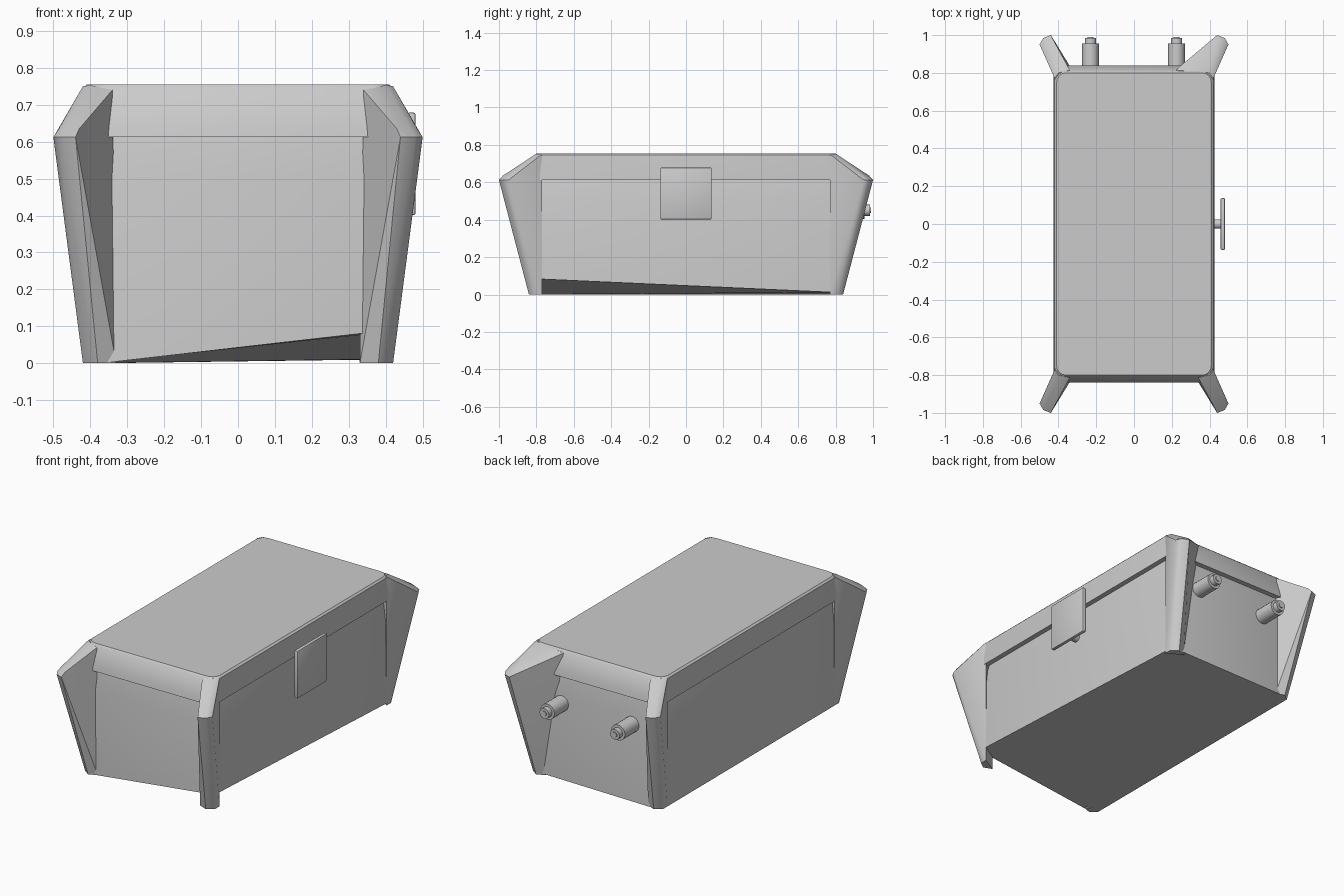
import bpy, bmesh, math
from mathutils import Matrix, Vector

if "Cube" in bpy.data.objects:
    bpy.data.objects.remove(bpy.data.objects["Cube"])

grey = bpy.data.materials.new("plain grey")
grey.diffuse_color = (0.6, 0.6, 0.6, 1)
grey.use_nodes = True
grey.node_tree.nodes["Principled BSDF"].inputs["Base Color"].default_value = grey.diffuse_color


def finish(bm, name, angle=35):
    """Turn a bmesh into a smooth-by-angle object."""
    bmesh.ops.recalc_face_normals(bm, faces=bm.faces)
    me = bpy.data.meshes.new(name)
    bm.to_mesh(me)
    bm.free()
    me.materials.append(grey)
    for p in me.polygons:
        p.use_smooth = True
    me.set_sharp_from_angle(angle=math.radians(angle))
    ob = bpy.data.objects.new(name, me)
    bpy.context.collection.objects.link(ob)
    return ob


def ring(hx, hy, z, r=0.05, n=4):
    """Rounded rectangle at height z."""
    pts = []
    for k, (sx, sy) in enumerate(((1, 1), (-1, 1), (-1, -1), (1, -1))):
        for i in range(n + 1):
            a = math.pi / 2 * (k + i / n)
            pts.append(Vector((sx * (hx - r) + r * math.cos(a),
                               sy * (hy - r) + r * math.sin(a), z)))
    return pts


def loft(rings, name):
    bm = bmesh.new()
    loops = [[bm.verts.new(p) for p in r] for r in rings]
    for a, b in zip(loops, loops[1:]):
        n = len(a)
        for i in range(n):
            j = (i + 1) % n
            bm.faces.new((a[i], a[j], b[j], b[i]))
    bm.faces.new(loops[0])
    bm.faces.new(loops[-1])
    return finish(bm, name)


# tub body, with the right-hand bottom edge lifting toward the front
base = ring(0.42, 0.83, 0)
for p in base:
    if p.x > 0.3:
        p.z = 0.01 + 0.075 * (0.83 - p.y) / 1.66
loft([base, ring(0.41, 0.825, 0.5), ring(0.395, 0.81, 0.615)], "tub_body")

# overhanging rim closed by the flat top
loft([ring(0.425, 0.84, 0.612), ring(0.425, 0.835, 0.64),
      ring(0.42, 0.81, 0.745), ring(0.41, 0.80, 0.755)], "rim_and_top")


# flared corner posts
def corner_post(sx, sy, name, top_x=0.34):
    pts = [(0.33, 0.82, 0), (0.42, 0.77, 0), (0.38, 0.84, 0), (0.42, 0.81, 0),
           (0.35, 0.83, 0.58), (0.42, 0.77, 0.58),
           (0.44, 1.0, 0.612), (0.48, 0.985, 0.612), (0.5, 0.95, 0.612),
           (0.43, 0.98, 0.635), (0.485, 0.94, 0.635),
           (top_x, 0.815, 0.74), (0.42, 0.77, 0.75), (0.40, 0.80, 0.753)]
    bm = bmesh.new()
    vs = [bm.verts.new((sx * x, sy * y, z)) for x, y, z in pts]
    res = bmesh.ops.convex_hull(bm, input=vs)
    loose = [v for v in bm.verts if not v.link_faces]
    bmesh.ops.delete(bm, geom=loose, context='VERTS')
    finish(bm, name, 30)


corner_post(1, -1, "front_right_post")
corner_post(-1, -1, "front_left_post")
corner_post(-1, 1, "back_left_post")
corner_post(1, 1, "back_right_post", 0.22)


# cylinders along an axis
def add_cyl(bm, r, start, end):
    a, b = Vector(start), Vector(end)
    rot = (b - a).to_track_quat('Z', 'Y').to_matrix().to_4x4()
    bmesh.ops.create_cone(bm, cap_ends=True, segments=20, radius1=r, radius2=r,
                          depth=(b - a).length,
                          matrix=Matrix.Translation((a + b) / 2) @ rot)


# two stepped pegs on the back
for side, x in (("left", -0.23), ("right", 0.225)):
    bm = bmesh.new()
    add_cyl(bm, 0.045, (x, 0.80, 0.45), (x, 0.955, 0.45))
    add_cyl(bm, 0.03, (x, 0.95, 0.45), (x, 0.985, 0.45))
    add_cyl(bm, 0.015, (x, 0.98, 0.45), (x, 0.99, 0.45))
    finish(bm, side + "_peg")

# square plate on a short stem, right side
bm = bmesh.new()
bmesh.ops.create_cube(bm, size=1, matrix=Matrix.Translation((0.47, 0, 0.54))
                      @ Matrix.Diagonal((0.022, 0.275, 0.278, 1)))
bmesh.ops.bevel(bm, geom=bm.edges[:], offset=0.006, segments=2,
                profile=0.5, affect='EDGES')
finish(bm, "side_plate")
bm = bmesh.new()
add_cyl(bm, 0.025, (0.38, 0, 0.44), (0.465, 0, 0.44))
finish(bm, "plate_stem")
